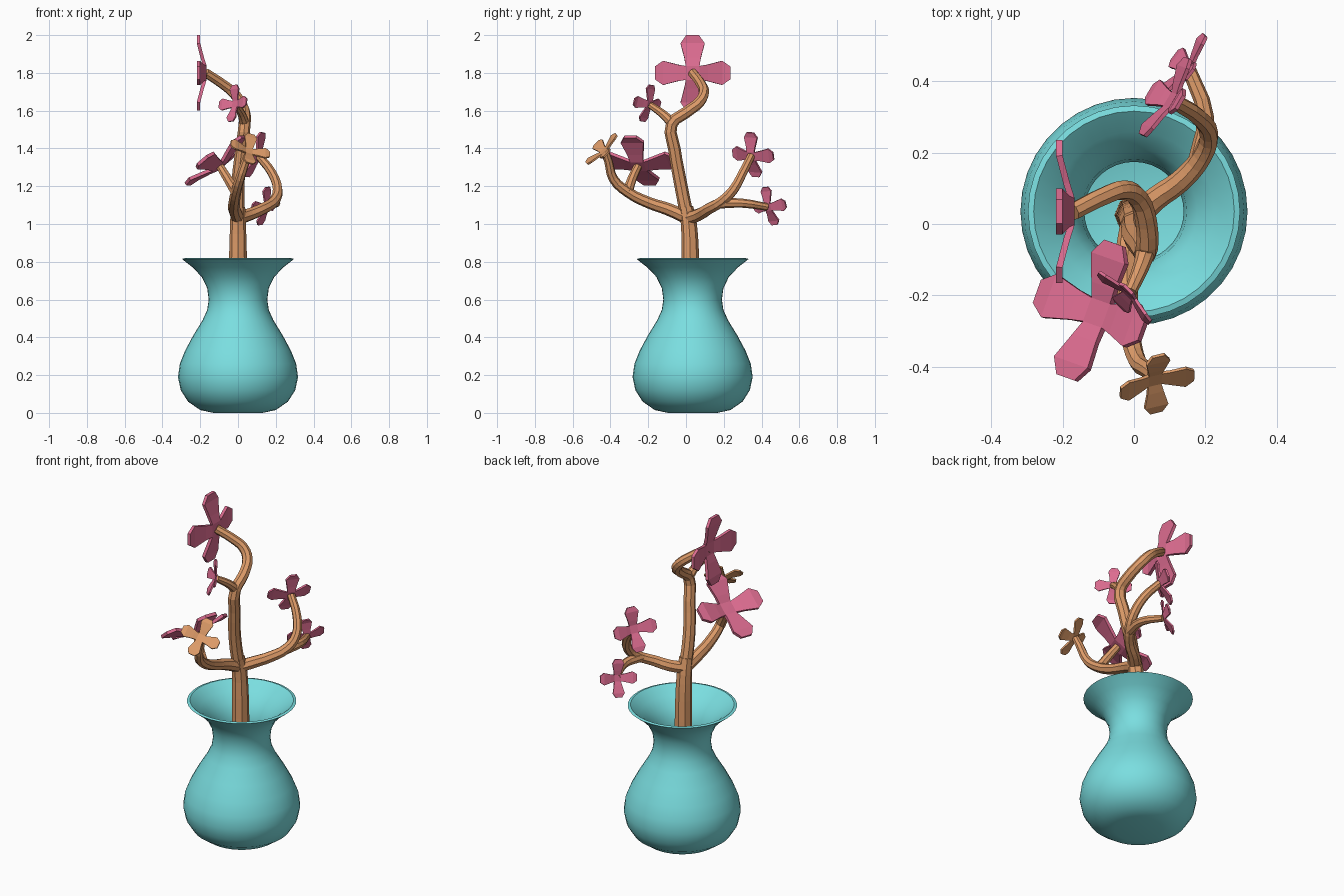
import bpy, bmesh, math
from mathutils import Vector, Matrix

cube = bpy.data.objects.get("Cube")
if cube:
    bpy.data.objects.remove(cube, do_unlink=True)


def material(name, rgb):
    m = bpy.data.materials.new(name)
    m.use_nodes = True
    m.diffuse_color = (*rgb, 1)
    m.node_tree.nodes["Principled BSDF"].inputs["Base Color"].default_value = (*rgb, 1)
    return m


TEAL = material("teal glaze", (0.195, 0.73, 0.745))
BARK = material("warm bark", (0.73, 0.33, 0.14))
PINK = material("blossom pink", (0.72, 0.15, 0.28))


def add_mesh(name, bm, mat):
    bmesh.ops.recalc_face_normals(bm, faces=bm.faces)
    me = bpy.data.meshes.new(name)
    bm.to_mesh(me)
    bm.free()
    me.materials.append(mat)
    ob = bpy.data.objects.new(name, me)
    bpy.context.collection.objects.link(ob)
    return ob


def select(ob):
    bpy.ops.object.select_all(action="DESELECT")
    ob.select_set(True)
    bpy.context.view_layer.objects.active = ob


# Vase: outer profile, then the same wall moved inward, spun round the axis
outer = [(0.13, 0), (0.2, 0.015), (0.265, 0.06), (0.303, 0.12), (0.318, 0.19),
         (0.308, 0.26), (0.28, 0.33), (0.237, 0.41), (0.188, 0.49), (0.163, 0.545),
         (0.155, 0.6), (0.163, 0.66), (0.192, 0.72), (0.24, 0.77), (0.297, 0.815)]
inner = [(r - 0.016, z + 0.004) for r, z in reversed(outer) if z > 0.05]
profile = [(0, 0)] + outer + inner + [(0.18, 0.025), (0, 0.022)]
bm = bmesh.new()
verts = [bm.verts.new((r, 0, z)) for r, z in profile]
edges = [bm.edges.new(pair) for pair in zip(verts, verts[1:])]
bmesh.ops.spin(bm, geom=verts + edges, cent=(0, 0, 0), axis=(0, 0, 1),
               angle=math.tau, steps=36, use_merge=True)
bmesh.ops.remove_doubles(bm, verts=bm.verts, dist=0.0005)
vase = add_mesh("vase", bm, TEAL)
vase.location.y = 0.035
select(vase)
bpy.ops.object.shade_smooth_by_angle(angle=math.radians(40))


# Branches: eight-sided tapering tubes along smooth paths
def branch(name, r0, r1, path):
    cu = bpy.data.curves.new(name, "CURVE")
    cu.dimensions = "3D"
    cu.bevel_depth = 1
    cu.bevel_resolution = 2
    cu.resolution_u = 3
    cu.use_fill_caps = True
    sp = cu.splines.new("BEZIER")
    sp.bezier_points.add(len(path) - 1)
    for i, (bp, co) in enumerate(zip(sp.bezier_points, path)):
        bp.co = co
        bp.radius = r0 + (r1 - r0) * i / (len(path) - 1)
        bp.handle_left_type = bp.handle_right_type = "AUTO"
    cu.materials.append(BARK)
    ob = bpy.data.objects.new(name, cu)
    bpy.context.collection.objects.link(ob)
    select(ob)
    bpy.ops.object.convert(target="MESH")
    bpy.ops.object.shade_flat()


branch("trunk", 0.055, 0.038, [(0, 0.025, 0.03), (0, 0.025, 0.5), (0, 0.022, 0.85),
                               (0, 0.015, 1.0), (0, 0, 1.09)])
branch("main_branch", 0.036, 0.025, [
    (0, 0.01, 1.02), (0, -0.03, 1.22), (0.02, -0.062, 1.4), (0.035, -0.075, 1.53),
    (0.035, 0, 1.59), (0.01, 0.075, 1.65), (-0.03, 0.095, 1.7), (-0.08, 0.08, 1.74),
    (-0.17, 0.035, 1.8)])
branch("upper_twig", 0.028, 0.018, [(0.035, -0.07, 1.53), (0.02, -0.12, 1.58),
                                    (-0.01, -0.19, 1.63)])
branch("front_branch", 0.036, 0.02, [
    (0, 0.015, 1.03), (-0.02, -0.1, 1.08), (-0.02, -0.19, 1.11), (-0.01, -0.31, 1.17),
    (0.01, -0.385, 1.24), (0.04, -0.41, 1.33), (0.058, -0.425, 1.38)])
branch("front_twig", 0.028, 0.022, [(-0.01, -0.31, 1.165), (-0.055, -0.285, 1.24),
                                    (-0.095, -0.255, 1.305)])
branch("back_branch", 0.036, 0.022, [
    (0, 0.01, 1.03), (0.06, 0.07, 1.05), (0.13, 0.12, 1.08), (0.19, 0.19, 1.12),
    (0.21, 0.25, 1.18), (0.18, 0.3, 1.27), (0.11, 0.345, 1.36)])
branch("back_twig", 0.028, 0.02, [(0.18, 0.18, 1.11), (0.2, 0.3, 1.11),
                                  (0.155, 0.43, 1.09)])


# Flowers: square hub with four cupped petals, each a strip of (reach, half width, lift)
PETAL = [(0.18, 0.18, 0), (0.4, 0.22, 0.07), (0.78, 0.32, 0.17), (1, 0.17, 0.17)]


def flower(name, centre, normal, up, size, mat):
    bm = bmesh.new()
    for k in range(4):
        turn = Matrix.Rotation(k * math.pi / 2, 3, "Z")
        rows = [[bm.verts.new(turn @ Vector((x, s * w, h))) for s in (-1, 1)]
                for x, w, h in PETAL]
        for a, b in zip(rows, rows[1:]):
            bm.faces.new((a[0], b[0], b[1], a[1]))
        hub = bm.verts.new((0, 0, 0))
        bm.faces.new((hub, rows[0][0], rows[0][1]))
    bmesh.ops.remove_doubles(bm, verts=bm.verts, dist=0.001)
    z = Vector(normal).normalized()
    x = Vector(up)
    x = (x - z * x.dot(z)).normalized()
    axes = Matrix((x, z.cross(x), z)).transposed().to_4x4()
    ob = add_mesh(name, bm, mat)
    ob.matrix_world = Matrix.Translation(centre) @ axes @ Matrix.Scale(size, 4)
    mod = ob.modifiers.new("thickness", "SOLIDIFY")
    mod.thickness = 0.09
    mod.offset = 0


flower("top_flower", (-0.175, 0.035, 1.8), (-1, 0, 0), (0, 0, 1), 0.2, PINK)
flower("upper_twig_flower", (-0.015, -0.195, 1.635), (-0.7, -0.7, 0.25),
       (0.02, 0.03, 0.07), 0.1, PINK)
flower("front_twig_flower", (-0.1, -0.25, 1.31), (-0.59, 0.21, 0.78),
       (0.14, -0.05, 0.12), 0.2, PINK)
flower("front_bark_flower", (0.058, -0.435, 1.385), (0.35, -0.65, 0.65),
       (0.1, 0.015, -0.02), 0.11, BARK)
flower("back_flower", (0.105, 0.345, 1.36), (-0.8, 0.5, 0.35),
       (0.03, -0.01, 0.1), 0.125, PINK)
flower("back_twig_flower", (0.15, 0.435, 1.09), (-0.77, 0.55, 0.3),
       (0.03, -0.03, 0.07), 0.105, PINK)
